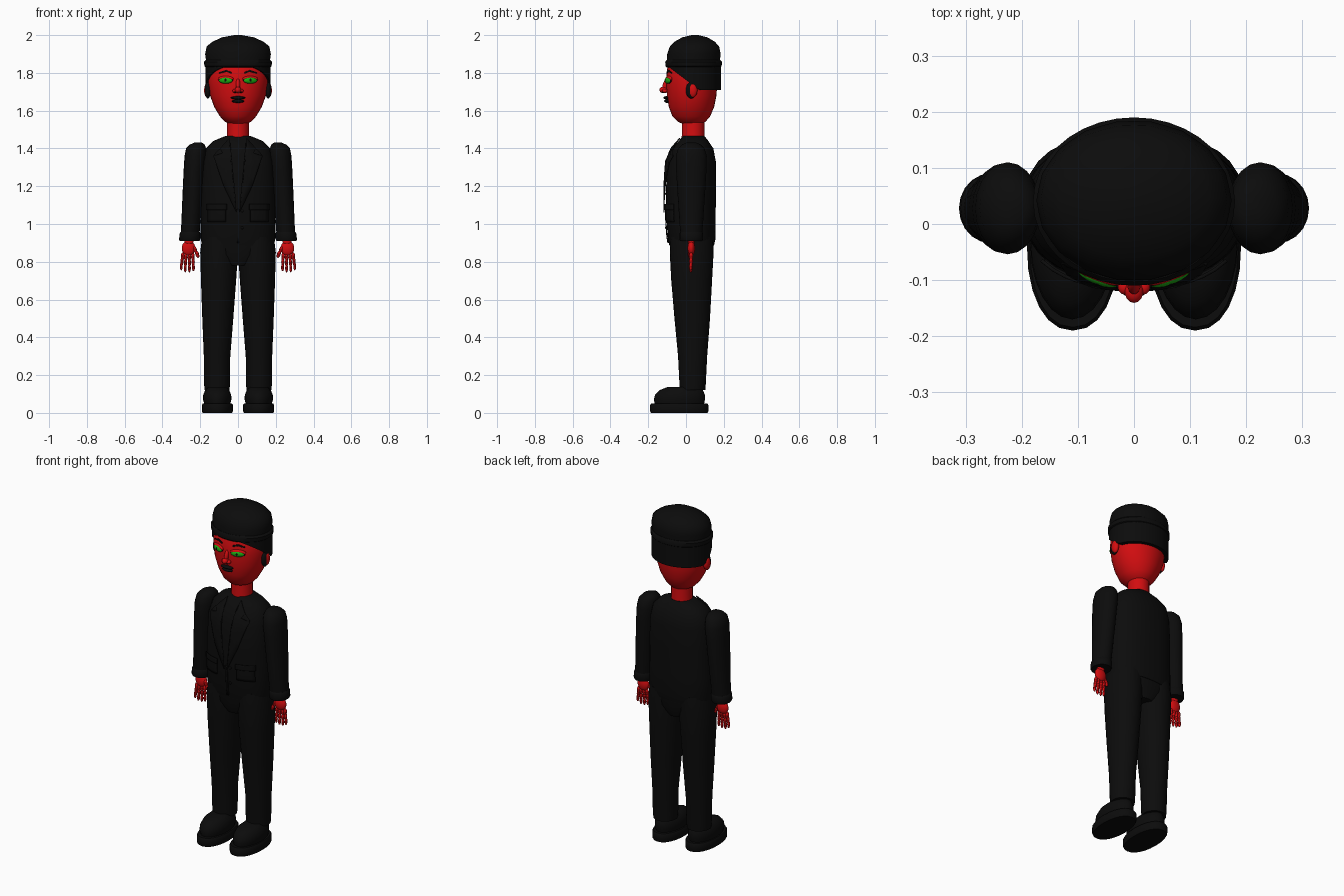
import bpy, bmesh, math
from mathutils import Vector


def material(name, col):
    m = bpy.data.materials.new(name)
    m.diffuse_color = (*col, 1)
    return m


BLACK = material("black cloth", (0.0035, 0.0035, 0.0035))
RED = material("red skin", (0.65, 0.004, 0.005))
GREEN = material("green iris", (0.012, 0.4, 0.006))


def finish(name, bm, mat):
    bmesh.ops.recalc_face_normals(bm, faces=bm.faces[:])
    me = bpy.data.meshes.new(name)
    bm.to_mesh(me)
    bm.free()
    me.materials.append(mat)
    ob = bpy.data.objects.new(name, me)
    bpy.context.collection.objects.link(ob)
    return ob


def loft(name, rings, mat, n=28, p=2.0, pleat=0.0):
    """Closed skin over superellipse rings (z, cx, cy, rx, ry)."""
    bm = bmesh.new()
    rows = []
    for z, cx, cy, rx, ry in rings:
        row = []
        for i in range(n):
            a = 2 * math.pi * i / n
            c, s = math.cos(a), math.sin(a)
            k = 1 - pleat * (i % 2)
            row.append(bm.verts.new((cx + k * rx * math.copysign(abs(c) ** (2 / p), c),
                                     cy + k * ry * math.copysign(abs(s) ** (2 / p), s), z)))
        rows.append(row)
    for a, b in zip(rows, rows[1:]):
        for i in range(n):
            j = (i + 1) % n
            bm.faces.new((a[i], a[j], b[j], b[i]))
    bm.faces.new(rows[0][::-1])
    bm.faces.new(rows[-1])
    return finish(name, bm, mat)


def front_y(rings, x, z, p):
    """Height of the front skin of a loft."""
    for a, b in zip(rings, rings[1:]):
        if a[0] <= z <= b[0]:
            t = (z - a[0]) / (b[0] - a[0])
            _, cx, cy, rx, ry = [u + (v - u) * t for u, v in zip(a, b)]
            return cy - ry * max(0, 1 - min(1, abs(x - cx) / rx) ** p) ** (1 / p)
    return 0


def plate(name, pts, rings, p, off, mat, thick=0.006):
    """Thin patch laid on the front of a loft; pts are (x, z)."""
    bm = bmesh.new()
    bm.faces.new([bm.verts.new((x, 0, z)) for x, z in pts])
    bmesh.ops.triangulate(bm, faces=bm.faces[:])
    bmesh.ops.subdivide_edges(bm, edges=bm.edges[:], cuts=4, use_grid_fill=True)
    for v in bm.verts:
        v.co.y = front_y(rings, v.co.x, v.co.z, p) - off
    ob = finish(name, bm, mat)
    mod = ob.modifiers.new("thickness", 'SOLIDIFY')
    mod.thickness, mod.offset = thick, 0
    return ob


def blob(name, loc, size, mat, rot=(0, 0, 0), seg=14):
    bm = bmesh.new()
    bmesh.ops.create_uvsphere(bm, u_segments=seg, v_segments=seg // 2 + 2, radius=1)
    ob = finish(name, bm, mat)
    ob.location, ob.scale, ob.rotation_euler = loc, size, rot
    return ob


# Head and neck
HEAD = [(1.525, 0, .035, .03, .035), (1.54, 0, .03, .068, .072), (1.57, 0, .028, .096, .1),
        (1.62, 0, .029, .126, .12), (1.68, 0, .03, .148, .131), (1.75, 0, .03, .158, .136),
        (1.82, 0, .035, .158, .135), (1.9, 0, .04, .13, .11)]
loft("head", HEAD, RED, 32)
loft("neck", [(1.42, 0, .038, .062, .062), (1.48, 0, .038, .058, .06),
              (1.56, 0, .038, .058, .06)], RED, 20)

# Nose and mouth
blob("nose_bridge", (0, -.108, 1.737), (.012, .015, .035), RED, (-.3, 0, 0))
blob("nose_tip", (0, -.12, 1.71), (.017, .021, .017), RED)
blob("upper_lip", (0, -.103, 1.668), (.04, .017, .009), BLACK)
blob("lower_lip", (0, -.1, 1.65), (.034, .016, .009), BLACK)

for s, side in ((1, "left"), (-1, "right")):
    # Eyes, brows, nostrils and ears
    blob(side + "_nostril_wing", (s * .017, -.112, 1.705), (.012, .014, .011), RED)
    blob(side + "_nostril", (s * .014, -.122, 1.698), (.006, .006, .004), BLACK)
    y = front_y(HEAD, .065, 1.76, 2)
    turn = (0, 0, s * .37)
    blob(side + "_eyelid", (s * .065, y + .002, 1.768), (.045, .011, .016), RED, turn)
    blob(side + "_lash_line", (s * .065, y, 1.762), (.042, .0105, .019), BLACK, turn)
    blob(side + "_iris", (s * .065, y - .003, 1.76), (.038, .012, .0165), GREEN, turn)
    blob(side + "_pupil", (s * .066, y - .011, 1.761), (.009, .005, .009), BLACK, turn)
    plate(side + "_eyebrow", [(s * .035, 1.797), (s * .065, 1.806), (s * .098, 1.797),
                              (s * .098, 1.803), (s * .065, 1.815), (s * .035, 1.805)],
          HEAD, 2, .003, BLACK)
    blob(side + "_ear_rim", (s * .16, .027, 1.708), (.016, .028, .044), BLACK)
    blob(side + "_ear", (s * .163, .036, 1.708), (.017, .024, .038), RED)

# Cap crown, band and sloping neck flap
loft("cap_crown", [(1.84, 0, .04, .172, .145), (1.87, 0, .04, .17, .142), (1.9, 0, .042, .174, .143),
                   (1.94, 0, .045, .166, .132), (1.965, 0, .046, .135, .108),
                   (1.988, 0, .047, .085, .068), (2.0, 0, .047, .02, .018)], BLACK, 36, 2, .012)
loft("cap_band", [(1.828, 0, .04, .168, .14), (1.836, 0, .04, .178, .149),
                  (1.858, 0, .04, .18, .15), (1.868, 0, .04, .17, .143)], BLACK, 36)
bm = bmesh.new()
N = 48
rows = [[], [], [], []]
for i in range(N):
    a = 2 * math.pi * i / N
    x, y = math.cos(a), math.sin(a)
    low = min(1.835, max(1.71, 1.83 - .75 * (.04 + .146 * y + .09)))
    for row, (k, z) in zip(rows, ((.9, 1.85), (1, 1.85), (1, low), (.86, low))):
        row.append(bm.verts.new((.172 * k * x, .04 + .146 * k * y, z)))
for a, b in zip(rows, rows[1:]):
    for i in range(N):
        j = (i + 1) % N
        bm.faces.new((a[i], a[j], b[j], b[i]))
finish("cap_neck_flap", bm, BLACK)

# Jacket body
JACKET = [(.885, 0, .03, .188, .118), (.92, 0, .03, .198, .126), (1.05, 0, .026, .197, .131),
          (1.2, 0, .027, .195, .132), (1.33, 0, .03, .188, .128), (1.4, 0, .037, .17, .108),
          (1.44, 0, .04, .13, .078), (1.465, 0, .04, .068, .058)]
loft("jacket_body", JACKET, BLACK, 36, 2.3)
plate("jacket_front_edge", [(-.006, .9), (.006, .9), (.006, 1.08), (-.006, 1.08)],
      JACKET, 2.3, .004, BLACK)
for i in range(3):
    blob("button", (.022, -.106, .98 + .09 * i), (.008, .005, .008), BLACK, seg=10)

# Trousers seat
loft("trouser_seat", [(.78, 0, .03, .06, .09), (.84, 0, .03, .17, .112),
                      (.92, 0, .03, .192, .118)], BLACK, 32, 2.3)

for s, side in ((1, "left"), (-1, "right")):
    # Lapels and pockets
    plate(side + "_lapel", [(s * .045, 1.455), (s * .095, 1.4), (s * .08, 1.375), (s * .13, 1.36),
                            (s * .075, 1.2), (s * .008, 1.06), (s * .03, 1.25)],
          JACKET, 2.3, .012, BLACK)
    plate(side + "_pocket", [(s * .065, 1.01), (s * .16, 1.01), (s * .16, 1.09), (s * .065, 1.09)],
          JACKET, 2.3, .006, BLACK)
    plate(side + "_pocket_flap", [(s * .06, 1.075), (s * .165, 1.075), (s * .165, 1.105),
                                  (s * .06, 1.105)], JACKET, 2.3, .01, BLACK)

    # Sleeve and cuff
    loft(side + "_sleeve", [(z, s * x, .028, rx, ry) for z, x, rx, ry in (
        (.925, .255, .05, .055), (1.0, .25, .05, .062), (1.15, .24, .054, .072),
        (1.28, .232, .056, .08), (1.36, .225, .058, .082), (1.4, .222, .053, .07),
        (1.42, .216, .04, .05), (1.432, .21, .018, .025))], BLACK, 20)
    loft(side + "_cuff", [(.91, s * .256, .028, .052, .058), (.918, s * .256, .028, .056, .062),
                          (.95, s * .254, .028, .055, .062), (.958, s * .253, .028, .05, .058)],
         BLACK, 20)

    # Hand, jointed fingers and thumb
    blob(side + "_wrist", (s * .26, .028, .91), (.025, .018, .03), RED)
    blob(side + "_palm", (s * .262, .028, .872), (.037, .02, .04), RED)
    for k, (x0, x1, tip) in enumerate(((.24, .235, .757), (.257, .257, .75),
                                       (.275, .28, .751), (.29, .302, .763))):
        a, b = Vector((s * x0, .028, .85)), Vector((s * x1, .025, tip))
        for j in range(3):
            blob(f"{side}_finger_{k}_{j}", a.lerp(b, .25 + .3 * j),
                 (.0095 - .001 * j, .011 - .001 * j, .022), RED, seg=8)
    for j in range(2):
        blob(f"{side}_thumb_{j}", (s * (.228 - .012 * j), .022, .865 - .025 * j),
             (.01, .011, .021), RED, (0, s * .35, 0), 8)

    # Trouser leg
    loft(side + "_trouser_leg", [(z, s * x, cy, rx, ry) for z, x, cy, rx, ry in (
        (.12, .111, .035, .066, .068), (.16, .111, .035, .069, .07), (.3, .111, .035, .07, .077),
        (.5, .107, .033, .082, .094), (.7, .103, .03, .093, .108), (.85, .1, .03, .1, .116),
        (.93, .095, .03, .095, .112))], BLACK, 24)

    # Shoe
    loft(side + "_shoe_sole", [(0, s * .109, -.036, .078, .15), (.008, s * .109, -.036, .082, .154),
                               (.042, s * .109, -.036, .082, .154),
                               (.05, s * .109, -.036, .077, .148)], BLACK, 24, 2.2)
    loft(side + "_shoe_upper", [(.045, s * .11, -.035, .068, .13), (.07, s * .11, -.035, .075, .135),
                                (.095, s * .11, -.032, .074, .132), (.12, s * .11, -.025, .064, .115),
                                (.138, s * .11, -.01, .045, .085)], BLACK, 24)

bpy.ops.object.select_all(action='SELECT')
bpy.context.view_layer.objects.active = bpy.data.objects["head"]
bpy.ops.object.shade_smooth_by_angle(angle=math.radians(40))
